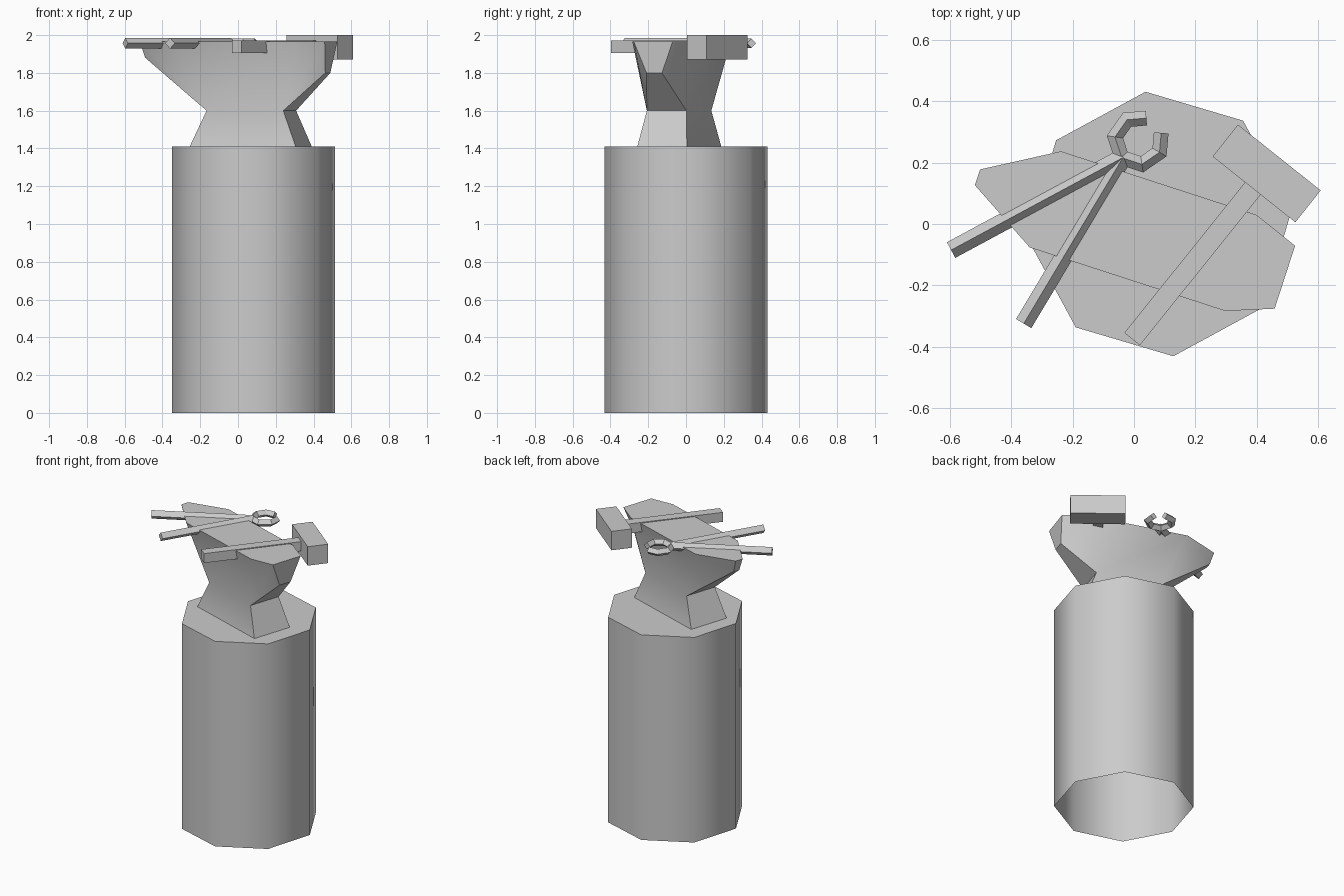
import bpy, bmesh, math
from mathutils import Vector, Matrix

if "Cube" in bpy.data.objects:
    bpy.data.objects.remove(bpy.data.objects["Cube"])


def make(name, verts, faces, smooth=None):
    bm = bmesh.new()
    vs = [bm.verts.new(v) for v in verts]
    for f in faces:
        bm.faces.new([vs[i] for i in f])
    if all(e.is_manifold for e in bm.edges):
        bmesh.ops.recalc_face_normals(bm, faces=bm.faces)
    me = bpy.data.meshes.new(name)
    bm.to_mesh(me)
    bm.free()
    ob = bpy.data.objects.new(name, me)
    bpy.context.collection.objects.link(ob)
    if smooth:
        bpy.context.view_layer.objects.active = ob
        ob.select_set(True)
        bpy.ops.object.shade_smooth_by_angle(angle=math.radians(smooth))
        ob.select_set(False)
    return ob


def box(name, size, loc, angle):
    bpy.ops.mesh.primitive_cube_add(size=1, location=loc,
                                    rotation=(0, 0, math.radians(angle)))
    ob = bpy.context.object
    ob.name = name
    ob.scale = size
    ob.select_set(False)
    return ob


def diamond_bar(name, path, r, z):
    """Sweep a diamond section along a flat path with mitred corners."""
    pts = [Vector(p) for p in path]
    verts, faces = [], []
    for i, p in enumerate(pts):
        a = (p - pts[i - 1]).normalized() if i else None
        b = (pts[i + 1] - p).normalized() if i < len(pts) - 1 else None
        t = ((a or b) + (b or a)).normalized()
        n = Vector((-t.y, t.x)) * min(r / max(t.dot(a or b), 0.3), 1.3 * r)
        verts += [(p.x + n.x, p.y + n.y, z), (p.x, p.y, z + r),
                  (p.x - n.x, p.y - n.y, z), (p.x, p.y, z - r)]
    for i in range(len(pts) - 1):
        for k in range(4):
            m = (k + 1) % 4
            faces.append((4 * i + k, 4 * i + m, 4 * i + 4 + m, 4 * i + 4 + k))
    e = len(verts)
    faces += [(3, 2, 1, 0), (e - 4, e - 3, e - 2, e - 1)]
    return make(name, verts, faces)


# Stump: eight-sided, closed on top and open underneath
ring = [(0.083 + 0.434 * math.cos(math.radians(6 + 45 * k)),
         0.434 * math.sin(math.radians(6 + 45 * k))) for k in range(8)]
verts = [(x, y, z) for z in (0, 1.41) for x, y in ring]
faces = [(k, (k + 1) % 8, 8 + (k + 1) % 8, 8 + k) for k in range(8)]
faces.append(tuple(range(8, 16)))
make("stump", verts, faces, 50)

# Anvil: mirrored stations (along, half width, height), then turned on the stump
stations = [(-0.22, 0.138, 1.41), (0.37, 0.138, 1.41),      # base
            (-0.135, 0.11, 1.60), (0.292, 0.11, 1.60),      # waist
            (-0.505, 0.022, 1.88), (0.504, 0.043, 1.80),    # horn / heel underside
            (-0.533, 0.027, 1.965), (0.522, 0.108, 1.965),  # horn / heel top
            (-0.30, 0.165, 1.965), (0.371, 0.165, 1.965)]   # face corners
turn = Matrix.Rotation(math.radians(-18), 4, 'Z')
verts = [turn @ Vector((u, s * w - 0.013, z)) for s in (-1, 1) for u, w, z in stations]
half = [(0, 1, 3, 2), (2, 3, 9, 8), (3, 5, 7, 9), (2, 8, 6, 4)]
faces = half + [tuple(i + 10 for i in reversed(f)) for f in half]
for a, b in ((0, 2), (2, 4), (4, 6), (1, 3), (3, 5), (5, 7), (0, 1)):
    faces.append((a, b, b + 10, a + 10))
faces.append((6, 8, 9, 7, 17, 19, 18, 16))
make("anvil", verts, faces, 30)

# Hammer
box("hammer_head", (0.345, 0.133, 0.13), (0.433, 0.165, 1.935), -38.5)
box("hammer_handle", (0.64, 0.065, 0.065), (0.194, -0.126, 1.938), 51.3)

# Tongs: two crossing bars whose jaws curl into an open ring
def jaw(angles):
    return [(0.015 + 0.078 * math.cos(math.radians(a)),
             0.272 + 0.078 * math.sin(math.radians(a))) for a in angles]

diamond_bar("tongs_arm_left", [(-0.597, -0.085), (-0.036, 0.217)], 0.029, 1.957)
diamond_bar("tongs_arm_right", [(-0.36, -0.325), (-0.036, 0.217)], 0.029, 1.957)
diamond_bar("tongs_jaw_left", jaw((225, 171, 119, 71)), 0.024, 1.957)
diamond_bar("tongs_jaw_right", jaw((225, 278, 331, 379)), 0.024, 1.957)
